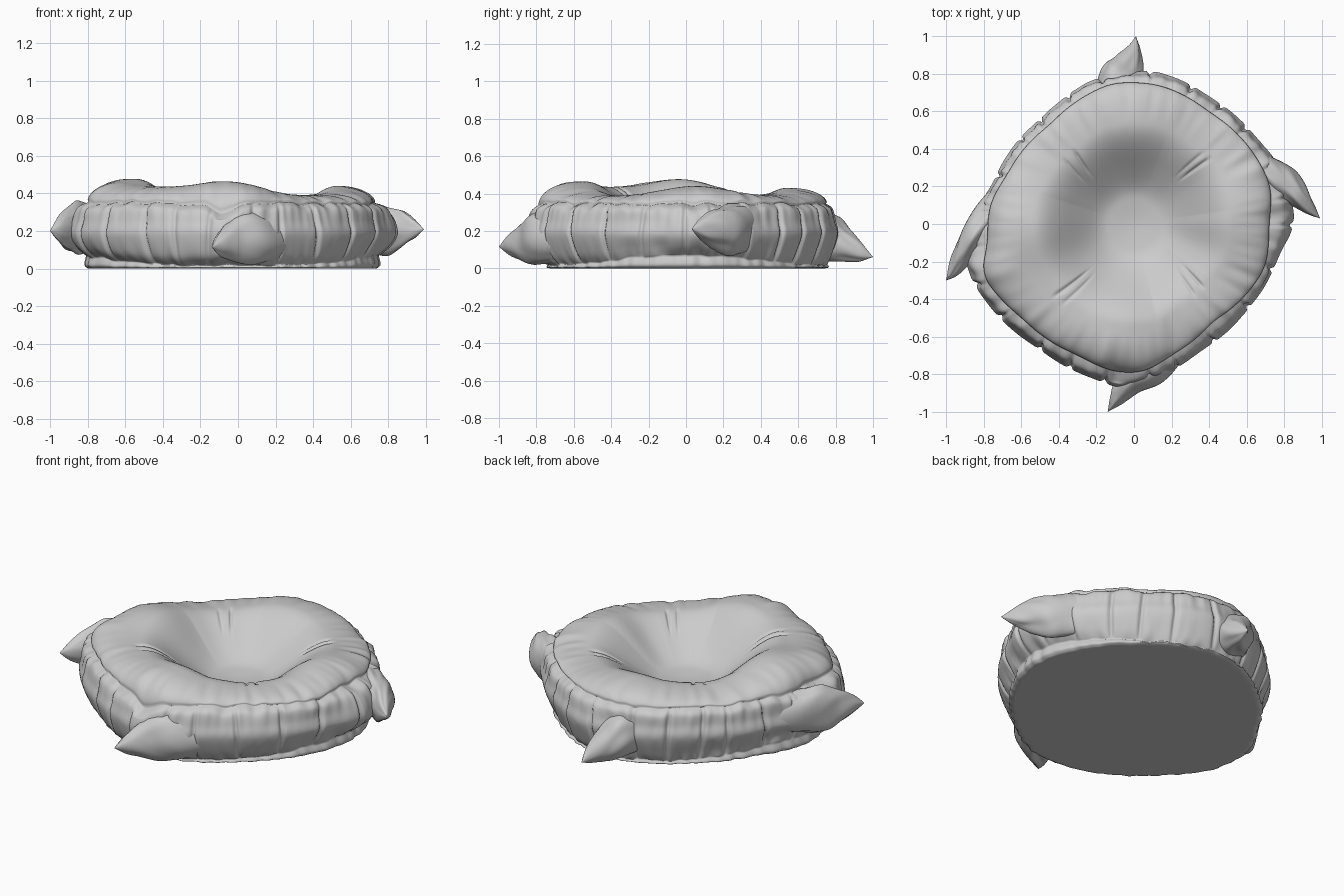
import bpy, math, random
from mathutils import Vector, noise

if "Cube" in bpy.data.objects:
    bpy.data.objects.remove(bpy.data.objects["Cube"])

random.seed(4)
N = 540          # samples around the cushion
TAU = 2 * math.pi


def outline(points, blur=7):
    """Radius for every angle sample from a few plan-view points."""
    pol = sorted((math.atan2(y, x) % TAU, math.hypot(x, y)) for x, y in points)
    pol = [(pol[-1][0] - TAU, pol[-1][1])] + pol + [(pol[0][0] + TAU, pol[0][1])]
    raw = []
    for i in range(N):
        a = i * TAU / N
        for (a0, r0), (a1, r1) in zip(pol, pol[1:]):
            if a0 <= a <= a1:
                raw.append(r0 + (r1 - r0) * (a - a0) / (a1 - a0))
                break
    return [sum(raw[(i + k) % N] for k in range(-blur, blur + 1)) / (2 * blur + 1) for i in range(N)]


def catmull(pts, steps):
    """Smooth path through tuples of any length."""
    p = [pts[0]] + list(pts) + [pts[-1]]
    out = []
    for a, b, c, d in zip(p, p[1:], p[2:], p[3:]):
        for s in range(steps):
            t = s / steps
            out.append(tuple(0.5 * (2 * B + (C - A) * t + (2 * A - 5 * B + 4 * C - D) * t * t
                                    + (3 * B - A - 3 * C + D) * t ** 3) for A, B, C, D in zip(a, b, c, d)))
    return out + [tuple(pts[-1])]


def smooth(t):
    t = min(1, max(0, t))
    return t * t * (3 - 2 * t)


def bump(a, centre, width):
    d = (a - centre + math.pi) % TAU - math.pi
    return math.exp(-(d / width) ** 2)


def ripple(a, freq, seed):
    return noise.noise(Vector((math.cos(a) * freq, math.sin(a) * freq, seed)))


def loft(name, rings, first, last):
    """Skin closed rings, with a single point at each end."""
    n = len(rings[0])
    verts = [first] + [v for r in rings for v in r] + [last]
    end = len(verts) - 1
    faces = [(0, 1 + (j + 1) % n, 1 + j) for j in range(n)]
    for k in range(len(rings) - 1):
        o = 1 + k * n
        faces += [(o + j, o + (j + 1) % n, o + n + (j + 1) % n, o + n + j) for j in range(n)]
    o = 1 + (len(rings) - 1) * n
    faces += [(o + j, o + (j + 1) % n, end) for j in range(n)]
    me = bpy.data.meshes.new(name)
    me.from_pydata(verts, [], faces)
    ob = bpy.data.objects.new(name, me)
    bpy.context.collection.objects.link(ob)
    for p in me.polygons:
        p.use_smooth = True
    return ob


# plan outlines: widest side band, top panel seam, flat base
side_r = outline([(.1, .81), (.4, .67), (.65, .45), (.79, .27), (.85, 0), (.77, -.15), (.6, -.45), (.35, -.67),
                  (.1, -.82), (-.08, -.87), (-.2, -.82), (-.5, -.66), (-.75, -.45), (-.88, -.25), (-.89, -.08),
                  (-.83, .08), (-.75, .2), (-.5, .55), (-.4, .64), (-.2, .77), (-.08, .79)])
seam_r = outline([(-.12, .75), (.14, .74), (.4, .6), (.6, .43), (.73, .2), (.72, 0), (.7, -.23), (.42, -.52),
                  (.2, -.7), (.05, -.79), (-.1, -.79), (-.3, -.7), (-.6, -.5), (-.81, -.27), (-.78, -.1),
                  (-.77, .1), (-.68, .26), (-.45, .53), (-.3, .66)])
base_r = outline([(0, .77), (.4, .61), (.64, .37), (.76, .05), (.67, -.25), (.42, -.53), (.1, -.74), (-.2, -.72),
                  (-.55, -.52), (-.79, -.24), (-.82, 0), (-.68, .25), (-.4, .58)], 14)

corners = [(math.radians(d), h) for d, h in ((5, .44), (92, .43), (183, .475), (264, .462))]
pleats = []
for (c0, _), (c1, _) in zip(corners, corners[1:] + [(corners[0][0] + TAU, 0)]):
    pleats += [c0 + (c1 - c0) * (k + .5 + random.uniform(-.25, .25)) / 6 for k in range(6)]
creases = [(math.radians(d), s) for d, s in ((42, 1), (47, .6), (130, 1), (138, .6), (224, 1), (230, .6),
                                             (311, .7), (318, 1))]

# cushion body: one profile per angle, wrapped into rings
profiles = []
for i in range(N):
    a = i * TAU / N
    R, S, B = side_r[i], seam_r[i], base_r[i]
    lobe = sum((h - .385) * bump(a, c, .46) for c, h in corners) + .035 * bump(a, math.radians(224), .4)
    crest = .385 + lobe
    zs = .345 + .02 * ripple(a, 9, 5) - .05 * bump(a, corners[3][0], .1)
    zb = .018 + .05 * math.cos(a) ** 4 + .012 * ripple(a, 8, 7)
    rc = max(.5, S - .2)
    S = min(S, R - .015)
    B = min(B, R - .03) + .012 * ripple(a, 14, 9)
    base = [(B * f, 0) for f in (.3, .6, .8, .9, .95)] + catmull(
        [(B - .02, 0), (B, .3 * zb), (B - .01, zb)], 4)
    band = catmull([(B - .01, zb), (R - .035, zb + .05), (R, .18), (R - .012, .25),
                    (S + (R - S) * .55, zs - .03), (S - .01, zs)], 6)
    prof = base[:-1]
    for k, (r, z) in enumerate(band):
        t = k / (len(band) - 1)
        w = math.sin(math.pi * t) ** .5 if 0 < t < 1 else 0
        aa = a + .12 * (z - .18) * math.sin(a * 5)
        g = max(bump(aa, p, .015) for p in pleats)
        fine = ripple(aa, 16, z * 4)
        top = max(0, t - .4) + max(0, .4 - t)
        prof.append((r - w * (.02 * g + .035 * top * fine) + .005 * w, z))
    # top panel: rounded shoulder up to the crest, then the sunken seat
    for k in range(1, 13):
        u = math.sin((1 - k / 12) * math.pi / 2)
        c = math.sqrt(1 - u * u)
        prof.append((rc + (S - .002 - rc) * u, zs + (crest - zs) * c + ripple(a, 11, 2) * .018 * u * c))
    for k in range(1, 29):
        r = rc * (1 - k / 29)
        wall = smooth((r - .14) / (min(rc, .54) - .14))
        bowl = .185 + .03 * smooth(r / .3)
        z = bowl + (crest - bowl) * wall
        fold = sum(s * bump(a + .25 * (r - .45), c, .02) for c, s in creases)
        prof.append((r, z - fold * .013 * smooth((r - .32) / .1) * (1 - .5 * smooth((r - .5) / .1))))
    profiles.append(prof)

rings = []
for k in range(len(profiles[0])):
    rings.append([(p[k][0] * math.cos(i * TAU / N), p[k][0] * math.sin(i * TAU / N), p[k][1])
                  for i, p in enumerate(profiles)])
loft("cushion_body", rings, (0, 0, 0), (0, 0, .185))


# pointed fabric corners: creased tapered tubes of (x, y, z, half width, half height)
def corner(name, pts):
    path = catmull(pts, 8)
    rings = []
    for k in range(len(path) - 1):
        x, y, z, w, h = path[k]
        q, p = path[k + 1], path[max(k - 1, 0)]
        d = Vector((q[0] - p[0], q[1] - p[1], 0)).normalized()
        ring = []
        for j in range(40):
            t = j * TAU / 40
            s = 1 + .22 * noise.noise(Vector((x * 7 + math.cos(t), y * 7 + math.sin(t), math.cos(t) * 1.5)))
            o = math.cos(t) * w * s
            ring.append((x - d.y * o, y + d.x * o, max(.012, z + math.sin(t) * h * s)))
        rings.append(ring)
    loft(name, rings, pts[0][:3], pts[-1][:3])


corner("front_corner", [(.3, -.6, .16, .05, .1), (.1, -.765, .155, .085, .13), (-.03, -.855, .15, .07, .11),
                        (-.095, -.935, .13, .035, .06), (-.14, -1, .115, 0, 0)])
corner("left_corner", [(-.68, .2, .22, .05, .1), (-.835, -.03, .215, .075, .135), (-.91, -.165, .21, .055, .105),
                       (-.96, -.25, .205, .03, .055), (-1, -.3, .2, 0, 0)])
corner("right_corner", [(.55, .4, .21, .05, .1), (.74, .26, .21, .09, .13), (.84, .175, .21, .075, .11),
                        (.925, .09, .21, .04, .06), (.99, .03, .21, 0, 0)])
corner("back_corner", [(-.15, .6, .17, .1, .1), (-.075, .765, .165, .125, .13), (-.03, .855, .125, .085, .09),
                       (0, .935, .09, .036, .047), (.01, 1, .06, 0, 0)])
